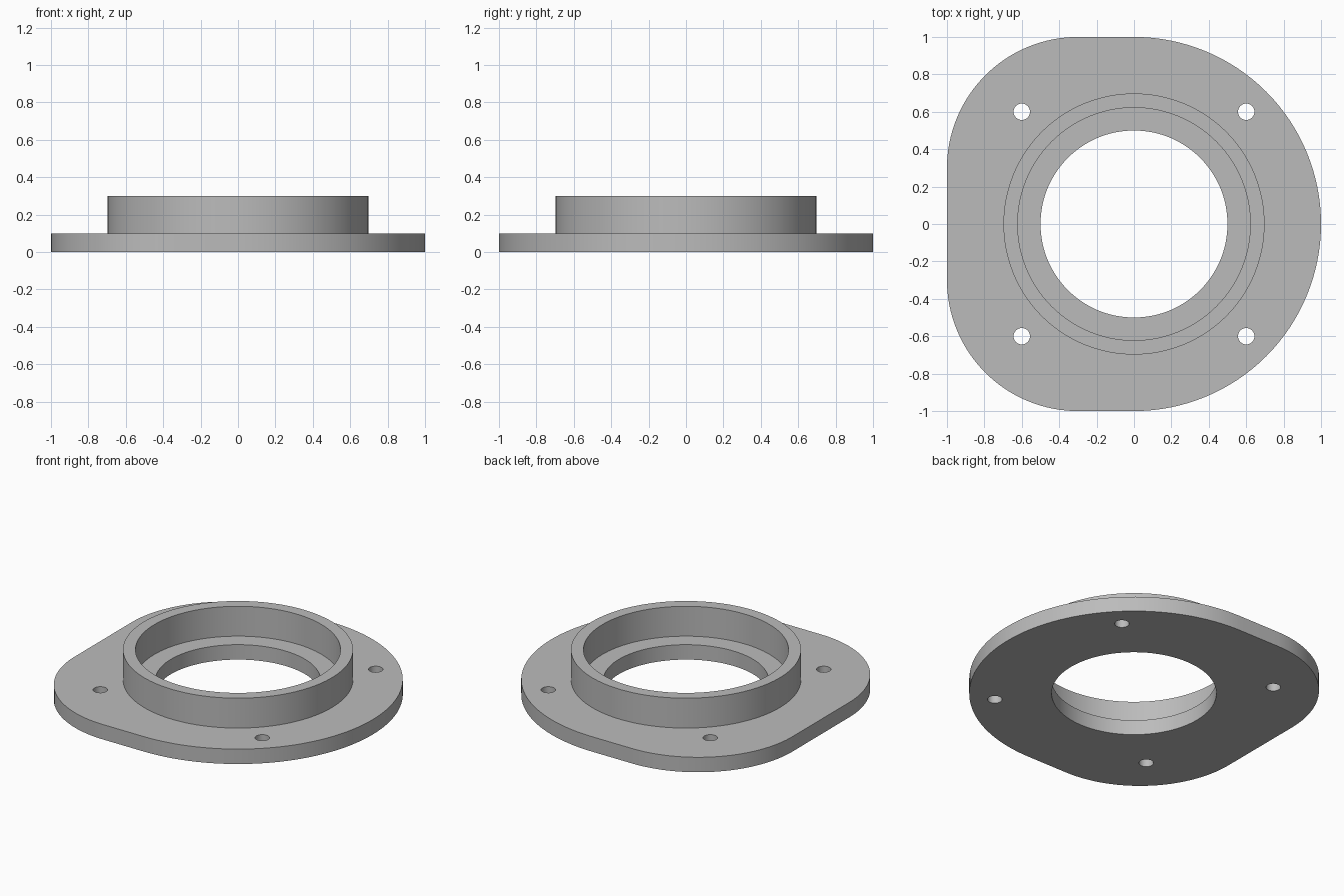
import bpy
import bmesh
from math import cos, sin, pi

cube = bpy.data.objects.get("Cube")
if cube:
    bpy.data.objects.remove(cube)

PLATE_TOP, RIM_TOP = 0.1, 0.3
CORNER = 0.7  # radius of the two corners on the right side


def arc(cx, cy, r, start, end, steps):
    return [(cx + r * cos(start + (end - start) * i / steps),
             cy + r * sin(start + (end - start) * i / steps))
            for i in range(steps + 1)]


def circle(r, steps, cx=0, cy=0):
    return arc(cx, cy, r, 0, 2 * pi, steps)[:-1]


bm = bmesh.new()


def ring_edges(loop, z):
    verts = [bm.verts.new((x, y, z)) for x, y in loop]
    return [bm.edges.new((verts[i - 1], verts[i])) for i in range(len(verts))]


def flat(loops, z, up):
    """Flat face bounded by the first loop, with the other loops as holes."""
    edges = [e for loop in loops for e in ring_edges(loop, z)]
    bmesh.ops.triangle_fill(bm, edges=edges, use_beauty=True,
                            normal=(0, 0, 1 if up else -1))


def wall(loop, z0, z1):
    """Upright band that follows a loop."""
    low = [bm.verts.new((x, y, z0)) for x, y in loop]
    high = [bm.verts.new((x, y, z1)) for x, y in loop]
    for i in range(len(loop)):
        bm.faces.new((low[i - 1], low[i], high[i], high[i - 1]))


# Outlines: half-round on one side, two rounded corners on the other
inset = 1 - CORNER
outline = (arc(0, 0, 1, -pi / 2, pi / 2, 64)
           + arc(-inset, inset, CORNER, pi / 2, pi, 32)
           + arc(-inset, -inset, CORNER, pi, 1.5 * pi, 32))
bolt_holes = [circle(0.044, 32, 0.6 * sx, 0.6 * sy)
              for sx in (-1, 1) for sy in (-1, 1)]
bore = circle(0.5, 128)
rim_inner = circle(0.622, 128)
rim_outer = circle(0.698, 128)

# Plate with bolt holes and bore
flat([outline, bore] + bolt_holes, 0, False)
flat([outline, rim_outer] + bolt_holes, PLATE_TOP, True)
for loop in [outline, bore] + bolt_holes:
    wall(loop, 0, PLATE_TOP)

# Raised rim and the ledge inside it
flat([rim_inner, bore], PLATE_TOP, True)
flat([rim_outer, rim_inner], RIM_TOP, True)
for loop in (rim_outer, rim_inner):
    wall(loop, PLATE_TOP, RIM_TOP)

bmesh.ops.remove_doubles(bm, verts=bm.verts, dist=0.0001)
bmesh.ops.recalc_face_normals(bm, faces=bm.faces)
mesh = bpy.data.meshes.new("flange")
bm.to_mesh(mesh)
bm.free()

# Single grey finish
grey = bpy.data.materials.new("plain grey")
grey.use_nodes = True
colour = (0.5, 0.5, 0.5, 1)
grey.diffuse_color = colour
grey.node_tree.nodes["Principled BSDF"].inputs["Base Color"].default_value = colour
mesh.materials.append(grey)

flange = bpy.data.objects.new("flange", mesh)
bpy.context.collection.objects.link(flange)
bpy.ops.object.select_all(action="DESELECT")
flange.select_set(True)
bpy.context.view_layer.objects.active = flange
bpy.ops.object.shade_smooth_by_angle(angle=pi / 6)
